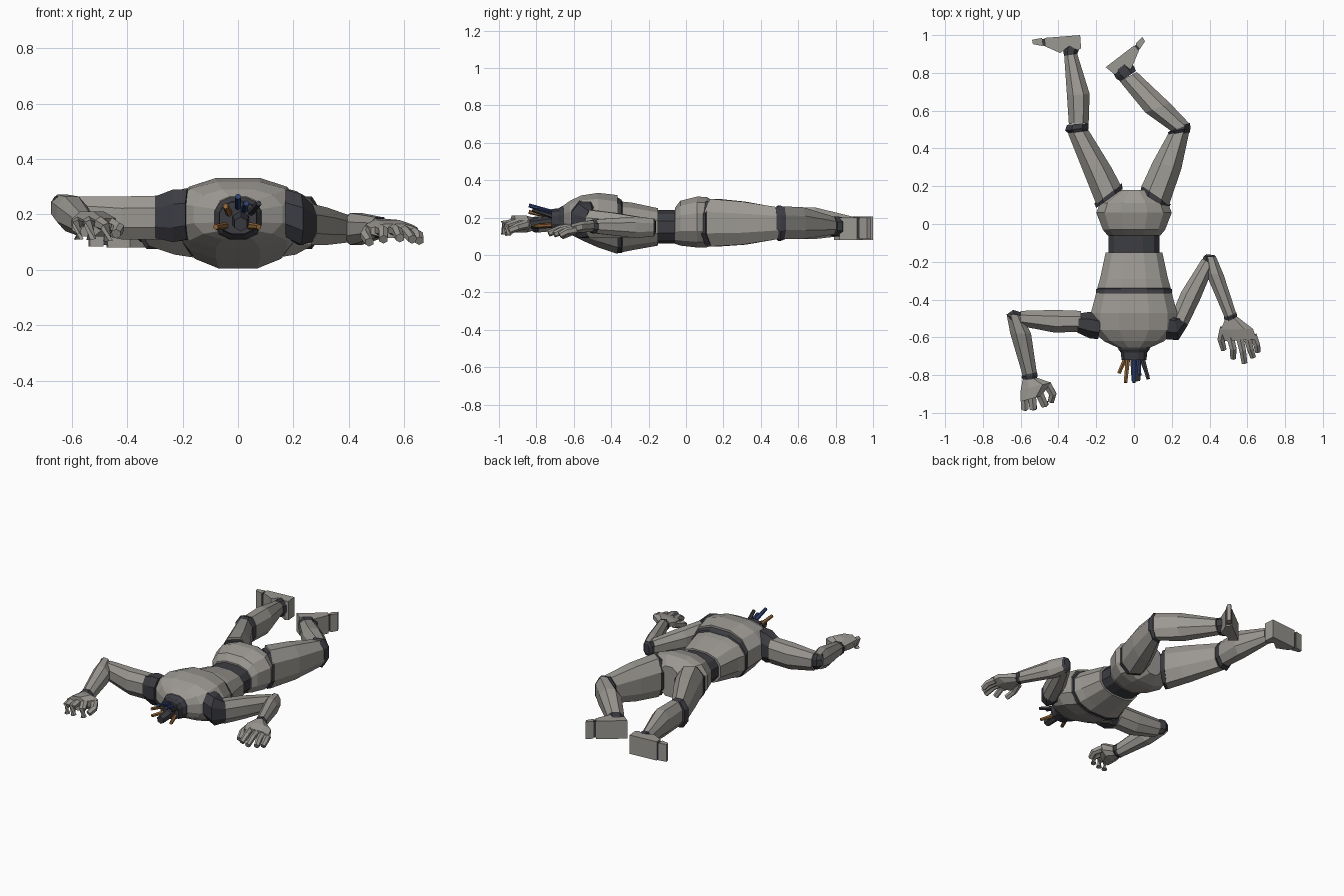
import bpy, bmesh, math
from mathutils import Vector


def material(name, rgb):
    m = bpy.data.materials.new(name)
    m.diffuse_color = (*rgb, 1)
    return m


GREY = material("warm grey shell", (0.33, 0.315, 0.29))
DARK = material("dark joint", (0.045, 0.046, 0.055))
BROWN = material("brown wire", (0.28, 0.13, 0.04))
BLUE = material("blue wire", (0.03, 0.055, 0.17))


def finish(name, bm, mat):
    bmesh.ops.recalc_face_normals(bm, faces=bm.faces)
    me = bpy.data.meshes.new(name)
    bm.to_mesh(me)
    bm.free()
    me.materials.append(mat)
    ob = bpy.data.objects.new(name, me)
    bpy.context.collection.objects.link(ob)
    return ob


def skin(name, rings, mat):
    bm = bmesh.new()
    rows = [[bm.verts.new(p) for p in r] for r in rings]
    n = len(rows[0])
    for a, b in zip(rows, rows[1:]):
        for i in range(n):
            j = (i + 1) % n
            bm.faces.new((a[i], a[j], b[j], b[i]))
    bm.faces.new(rows[0])
    bm.faces.new(rows[-1])
    return finish(name, bm, mat)


def ring(xl, yl, xr, yr, zlo, zhi, n, e):
    """Rounded section whose plan edges are (xl,yl) and (xr,yr)."""
    ts = [(i + 0.5) * 2 * math.pi / n for i in range(n)]
    f = lambda v: math.copysign(abs(v) ** (2 / e), v)
    mc = max(f(math.cos(t)) for t in ts)
    ms = max(f(math.sin(t)) for t in ts)
    return [((xl + xr) / 2 + (xr - xl) / 2 * f(math.cos(t)) / mc,
             (yl + yr) / 2 + (yr - yl) / 2 * f(math.cos(t)) / mc,
             (zlo + zhi) / 2 + (zhi - zlo) / 2 * f(math.sin(t)) / ms) for t in ts]


def limb(name, stations, mat=GREY, n=8, e=2.2):
    return skin(name, [ring(*s, n, e) for s in stations], mat)


def torso(name, stations, mat=GREY):
    """Stations: y, half width, z low, z high."""
    return skin(name, [ring(-w, y, w, y, a, b, 12, 2.5) for y, w, a, b in stations], mat)


def rod(name, points, r, mat, n=6):
    """Thin tube through points, tapering slightly."""
    pts = [Vector(p) for p in points]
    rings = []
    for i, p in enumerate(pts):
        d = (pts[min(i + 1, len(pts) - 1)] - pts[max(i - 1, 0)]).normalized()
        u = d.cross(Vector((0, 0, 1))).normalized()
        v = d.cross(u)
        k = r * (1 - 0.25 * i / (len(pts) - 1))
        rings.append([p + k * (u * math.cos(t) + v * math.sin(t))
                      for t in [(j + 0.5) * 2 * math.pi / n for j in range(n)]])
    return skin(name, rings, mat)


def slab(name, outline, z0, z1, mat=GREY):
    return skin(name, [[(x, y, z) for x, y in outline] for z in (z0, z1)], mat)


# torso, lying chest down
torso("pelvis", [(-.06, .14, .06, .25), (-.03, .165, .05, .29), (.06, .2, .04, .312),
                 (.11, .18, .04, .31), (.18, .07, .07, .27)])
torso("waist", [(-.17, .135, .06, .24), (-.05, .135, .06, .24)], DARK)
torso("abdomen", [(-.34, .195, .015, .285), (-.29, .18, .025, .28), (-.15, .15, .05, .25)])
torso("rib_seam", [(-.38, .185, .02, .3), (-.37, .2, .01, .31), (-.345, .2, .01, .295), (-.335, .185, .02, .275)], DARK)
torso("chest", [(-.365, .2, .005, .32), (-.47, .228, .04, .332), (-.56, .225, .08, .318),
                (-.62, .16, .11, .29), (-.655, .085, .125, .265)])

# severed neck with wires
torso("neck_collar", [(-.64, .088, .11, .265), (-.665, .082, .115, .26), (-.68, .07, .125, .25), (-.72, .066, .13, .245)], DARK)
rod("neck_core", [(.01, -.7, .18), (.01, -.83, .165)], .035, DARK)
for i, (x, z, tx, ty, tz, m) in enumerate([
        (-.035, .16, -.08, -.79, .155, BROWN), (.03, .16, .075, -.81, .155, BROWN),
        (-.03, .2, -.045, -.84, .23, BROWN), (.0, .22, .0, -.84, .265, BLUE),
        (.04, .2, .075, -.82, .24, DARK), (.02, .21, .03, -.8, .24, BLUE)]):
    rod("neck_wire_%d" % i, [(x, -.69, z), (tx, ty, tz)], .014, m)

# left leg (negative x)
limb("left_hip_ring", [(-.2, .085, -.06, .185, .05, .285), (-.21, .11, -.065, .215, .05, .285)], DARK)
limb("left_thigh", [(-.2, .105, -.07, .205, .045, .30), (-.27, .28, -.12, .3, .055, .285),
                    (-.35, .48, -.24, .495, .085, .255)])
limb("left_knee", [(-.34, .475, -.245, .49, .1, .25), (-.365, .495, -.24, .51, .075, .262),
                   (-.355, .525, -.24, .535, .085, .255)], DARK)
limb("left_shin", [(-.345, .53, -.24, .535, .09, .255), (-.355, .68, -.235, .69, .085, .255),
                   (-.37, .9, -.305, .915, .11, .2)])
limb("left_ankle", [(-.37, .89, -.3, .9, .105, .205), (-.375, .915, -.29, .93, .1, .205),
                    (-.36, .95, -.3, .95, .1, .2)], DARK)
slab("left_foot", [(-.285, 1), (-.28, .93), (-.3, .92), (-.34, .945), (-.39, .905), (-.47, .94), (-.475, .985)], .08, .205)
slab("left_toe_joint", [(-.465, .98), (-.465, .942), (-.49, .945), (-.49, .978)], .09, .195, DARK)
slab("left_toes", [(-.487, .985), (-.485, .942), (-.535, .952), (-.54, .975)], .085, .2)

# right leg (positive x), knee bent inwards
limb("right_hip_ring", [(.035, .17, .18, .08, .05, .285), (.04, .205, .195, .105, .05, .285)], DARK)
limb("right_thigh", [(.04, .2, .185, .1, .045, .30), (.1, .33, .25, .29, .055, .285),
                     (.18, .475, .295, .5, .085, .255)])
limb("right_knee", [(.185, .465, .295, .485, .1, .25), (.18, .485, .3, .51, .075, .265),
                    (.21, .505, .295, .535, .09, .255)], DARK)
limb("right_shin", [(.2, .49, .295, .53, .085, .26), (.06, .59, .19, .64, .085, .255),
                    (-.075, .755, .015, .805, .11, .205)])
limb("right_ankle", [(-.07, .755, .01, .81, .105, .205), (-.095, .77, .0, .835, .1, .205),
                     (-.11, .8, -.03, .86, .1, .2)], DARK)
slab("right_foot", [(-.15, .83), (-.1, .79), (-.07, .82), (-.015, .82), (.025, .915), (.0, .945)], .08, .2)
slab("right_toe_joint", [(-.005, .935), (.02, .91), (.035, .935), (.015, .952)], .09, .195, DARK)
slab("right_toes", [(.01, .955), (.032, .927), (.058, .968), (.045, .99)], .085, .2)

# left arm (negative x)
limb("left_shoulder", [(-.17, -.48, -.19, -.61, .11, .29), (-.235, -.465, -.235, -.605, .10, .29),
                       (-.3, -.475, -.3, -.575, .115, .265)], DARK)
limb("left_upper_arm", [(-.28, -.46, -.28, -.57, .11, .268), (-.42, -.455, -.42, -.575, .11, .265),
                        (-.6, -.46, -.6, -.54, .15, .265)])
limb("left_elbow", [(-.59, -.47, -.59, -.535, .16, .255), (-.64, -.455, -.62, -.53, .17, .27),
                    (-.675, -.48, -.63, -.53, .185, .265)], DARK)
limb("left_forearm", [(-.675, -.475, -.595, -.485, .175, .272), (-.655, -.58, -.545, -.58, .14, .265),
                      (-.59, -.8, -.515, -.785, .12, .205)])
limb("left_wrist", [(-.59, -.79, -.515, -.78, .125, .2), (-.595, -.81, -.51, -.8, .12, .205),
                    (-.585, -.83, -.515, -.82, .13, .2)], DARK)
limb("left_palm", [(-.59, -.825, -.51, -.815, .13, .2), (-.6, -.88, -.44, -.84, .12, .21),
                   (-.6, -.94, -.49, -.91, .12, .21)])
for i, pts in enumerate([
        [(-.58, -.91, .17), (-.578, -.975, .165), (-.575, -.972, .11)],
        [(-.54, -.91, .17), (-.535, -.972, .165), (-.53, -.97, .11)],
        [(-.5, -.9, .17), (-.475, -.955, .155), (-.47, -.95, .105)],
        [(-.46, -.85, .165), (-.43, -.9, .15), (-.44, -.94, .13)]]):
    rod("left_finger_%d" % i, pts, .025, GREY)

# right arm (positive x)
limb("right_shoulder", [(.17, -.47, .17, -.61, .12, .29), (.21, -.47, .235, -.615, .09, .275),
                        (.23, -.485, .285, -.535, .1, .235)], DARK)
limb("right_upper_arm", [(.2, -.48, .285, -.535, .09, .24), (.25, -.36, .35, -.4, .09, .225),
                         (.36, -.185, .425, -.22, .1, .195)])
limb("right_elbow", [(.36, -.195, .43, -.215, .105, .19), (.37, -.17, .435, -.175, .1, .195),
                     (.385, -.16, .425, -.165, .12, .18)], DARK)
limb("right_forearm", [(.375, -.175, .435, -.175, .1, .195), (.38, -.26, .475, -.27, .09, .205),
                       (.48, -.495, .54, -.47, .115, .19)])
limb("right_wrist", [(.475, -.49, .54, -.465, .12, .185), (.478, -.505, .545, -.48, .115, .19),
                     (.485, -.52, .545, -.495, .12, .185)], DARK)
limb("right_palm", [(.48, -.51, .545, -.49, .125, .185), (.46, -.56, .63, -.555, .12, .18),
                    (.48, -.62, .65, -.61, .115, .165)])
for i, pts in enumerate([
        [(.475, -.55, .145), (.46, -.61, .125), (.475, -.665, .1)],
        [(.51, -.6, .145), (.525, -.66, .14), (.525, -.71, .11)],
        [(.56, -.6, .145), (.575, -.67, .14), (.585, -.735, .115)],
        [(.6, -.6, .14), (.615, -.66, .13), (.63, -.705, .11)],
        [(.63, -.59, .135), (.65, -.64, .125), (.655, -.675, .105)]]):
    rod("right_finger_%d" % i, pts, .023, GREY)
